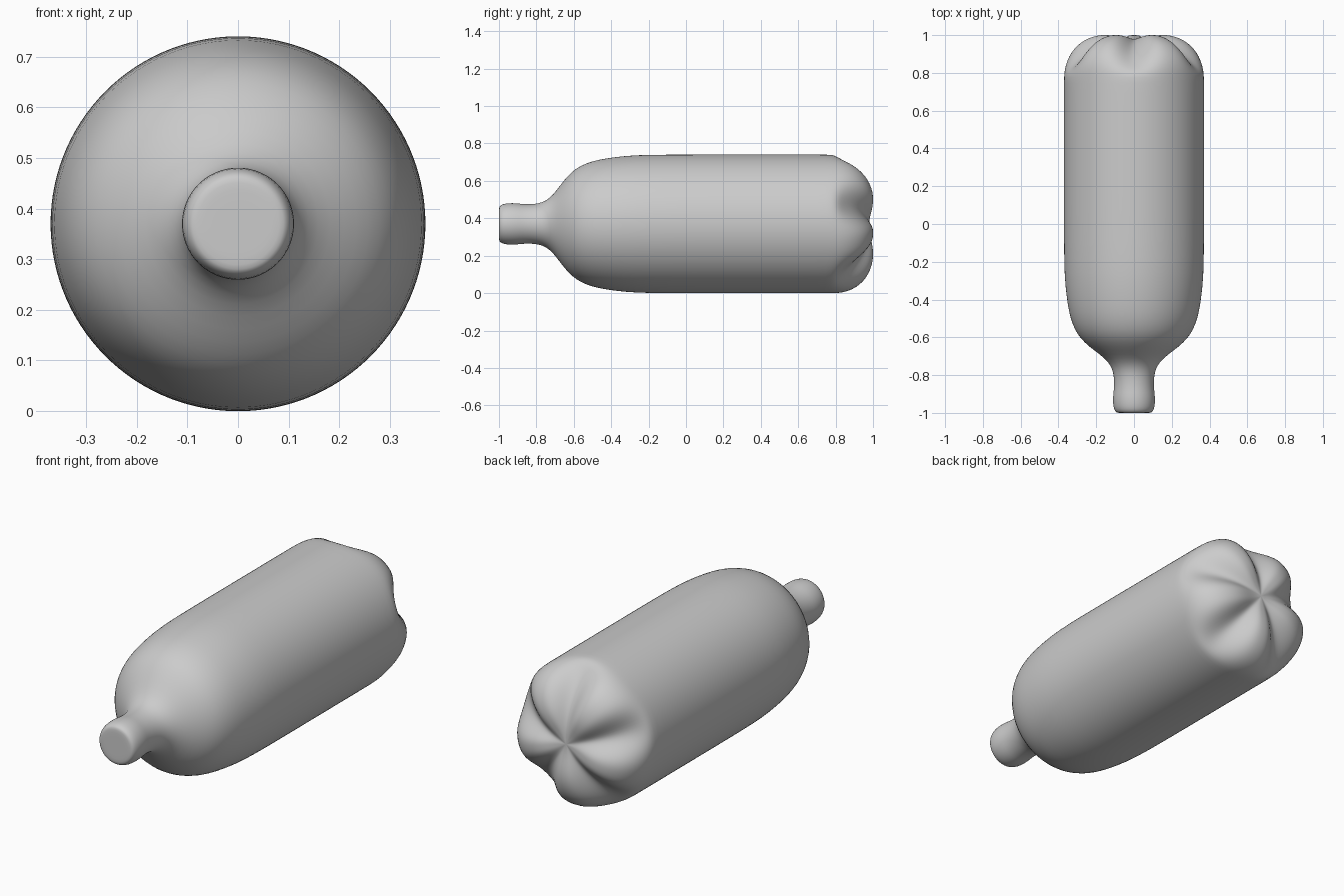
import bpy, bmesh, math

cube = bpy.data.objects.get("Cube")
if cube:
    bpy.data.objects.remove(cube, do_unlink=True)

SEGMENTS = 60
AXIS_Z = 0.37

# Neck, shoulder and body: (position along y, radius)
side = [(-1.0, 0.05), (-1.0, 0.085), (-0.996, 0.096), (-0.98, 0.106),
        (-0.95, 0.111), (-0.91, 0.111), (-0.875, 0.106), (-0.83, 0.105),
        (-0.79, 0.109), (-0.75, 0.122), (-0.71, 0.155), (-0.67, 0.21),
        (-0.63, 0.26), (-0.585, 0.30), (-0.53, 0.326), (-0.47, 0.344),
        (-0.38, 0.358), (-0.27, 0.369), (-0.1, 0.371), (0.2, 0.371),
        (0.5, 0.371), (0.72, 0.371), (0.78, 0.371)]

# Rounded base: matching points down the crest of a foot and down a groove
foot = [(0.82, 0.370), (0.865, 0.361), (0.91, 0.340), (0.948, 0.308),
        (0.976, 0.268), (0.994, 0.222), (1.002, 0.175), (0.999, 0.125),
        (0.988, 0.075), (0.981, 0.035)]
groove = [(0.805, 0.362), (0.828, 0.340), (0.854, 0.310), (0.882, 0.276),
          (0.908, 0.240), (0.932, 0.200), (0.953, 0.157), (0.968, 0.112),
          (0.977, 0.070), (0.979, 0.035)]


def add_ring(bm, point_at):
    """One ring of vertices around the bottle axis."""
    ring = []
    for i in range(SEGMENTS):
        a = math.pi / 2 + 2 * math.pi * i / SEGMENTS
        y, r = point_at(a)
        ring.append(bm.verts.new((r * math.cos(a), y, AXIS_Z + r * math.sin(a))))
    return ring


def base_point(crest, valley):
    """Blend foot and groove so that five grooves run around the base."""
    def point_at(a):
        w = ((1 + math.cos(5 * (a - math.pi / 2))) / 2) ** 1.6
        return tuple(c + (v - c) * w for c, v in zip(crest, valley))
    return point_at


bm = bmesh.new()
rings = [add_ring(bm, lambda a, p=p: p) for p in side]
rings += [add_ring(bm, base_point(c, v)) for c, v in zip(foot, groove)]

# Skin between neighbouring rings
for lower, upper in zip(rings, rings[1:]):
    for i in range(SEGMENTS):
        j = (i + 1) % SEGMENTS
        bm.faces.new((lower[i], lower[j], upper[j], upper[i]))

# Close the mouth and the centre of the base
for ring, y in ((rings[0], -1.0), (rings[-1], 0.98)):
    pole = bm.verts.new((0, y, AXIS_Z))
    for i in range(SEGMENTS):
        bm.faces.new((ring[i], ring[(i + 1) % SEGMENTS], pole))
bmesh.ops.recalc_face_normals(bm, faces=bm.faces[:])

mesh = bpy.data.meshes.new("bottle")
bm.to_mesh(mesh)
bm.free()
bottle = bpy.data.objects.new("bottle", mesh)
bpy.context.collection.objects.link(bottle)

# Plain grey plastic
grey = bpy.data.materials.new("grey_plastic")
grey.use_nodes = True
colour = (0.6, 0.6, 0.6, 1)
grey.diffuse_color = colour
grey.node_tree.nodes["Principled BSDF"].inputs["Base Color"].default_value = colour
mesh.materials.append(grey)

# Smooth surface
mesh.polygons.foreach_set("use_smooth", [True] * len(mesh.polygons))
subdivision = bottle.modifiers.new("smooth_surface", 'SUBSURF')
subdivision.levels = 1
subdivision.render_levels = 1
